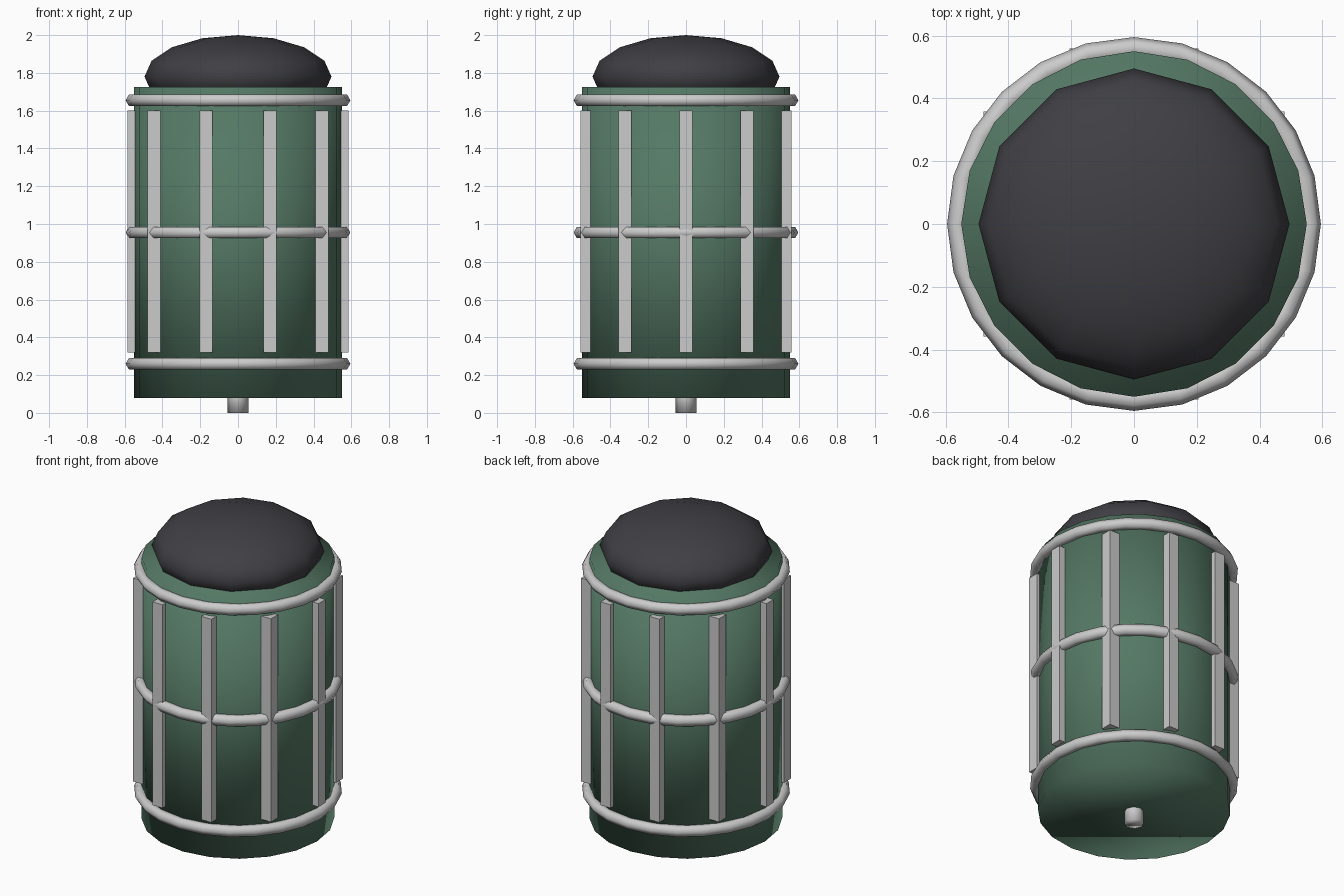
import bpy
from math import sin, cos, tau

if "Cube" in bpy.data.objects:
    bpy.data.objects.remove(bpy.data.objects["Cube"])


def material(name, color):
    m = bpy.data.materials.new(name)
    m.diffuse_color = (*color, 1)
    m.use_nodes = True
    m.node_tree.nodes["Principled BSDF"].inputs["Base Color"].default_value = m.diffuse_color
    return m


def finish(name, mat=None, smooth=True):
    ob = bpy.context.object
    ob.name = name
    if mat:
        ob.data.materials.append(mat)
    if smooth:
        bpy.ops.object.shade_smooth()
    return ob


def cylinder(name, sides, radius, z0, z1, mat=None):
    bpy.ops.mesh.primitive_cylinder_add(vertices=sides, radius=radius, depth=z1 - z0,
                                        location=(0, 0, (z0 + z1) / 2))
    return finish(name, mat)


green = material("green_paint", (0.09, 0.19, 0.13))
dark = material("dark_cap", (0.05, 0.05, 0.058))

# Canister body and bottom pin
cylinder("body", 20, 0.55, 0.08, 1.725, green)
cylinder("bottom_pin", 8, 0.055, 0.0, 0.16)

# Flattened dome lid
bpy.ops.mesh.primitive_uv_sphere_add(segments=12, ring_count=8, radius=1,
                                     location=(0, 0, 1.78))
dome = finish("dome_lid", dark)
dome.scale = (0.495, 0.495, 0.22)

# Cage hoops
for name, z in (("lower_hoop", 0.26), ("middle_hoop", 0.955), ("upper_hoop", 1.655)):
    bpy.ops.mesh.primitive_torus_add(major_segments=24, minor_segments=6,
                                     major_radius=0.56, minor_radius=0.035,
                                     location=(0, 0, z))
    finish(name)

# Upright cage bars, all square to the axes
for i in range(10):
    a = tau * i / 10
    bpy.ops.mesh.primitive_cube_add(size=1, location=(0.55 * cos(a), 0.55 * sin(a), 0.96))
    bar = finish(f"cage_bar_{i + 1}", smooth=False)
    bar.scale = (0.07, 0.07, 1.28)
